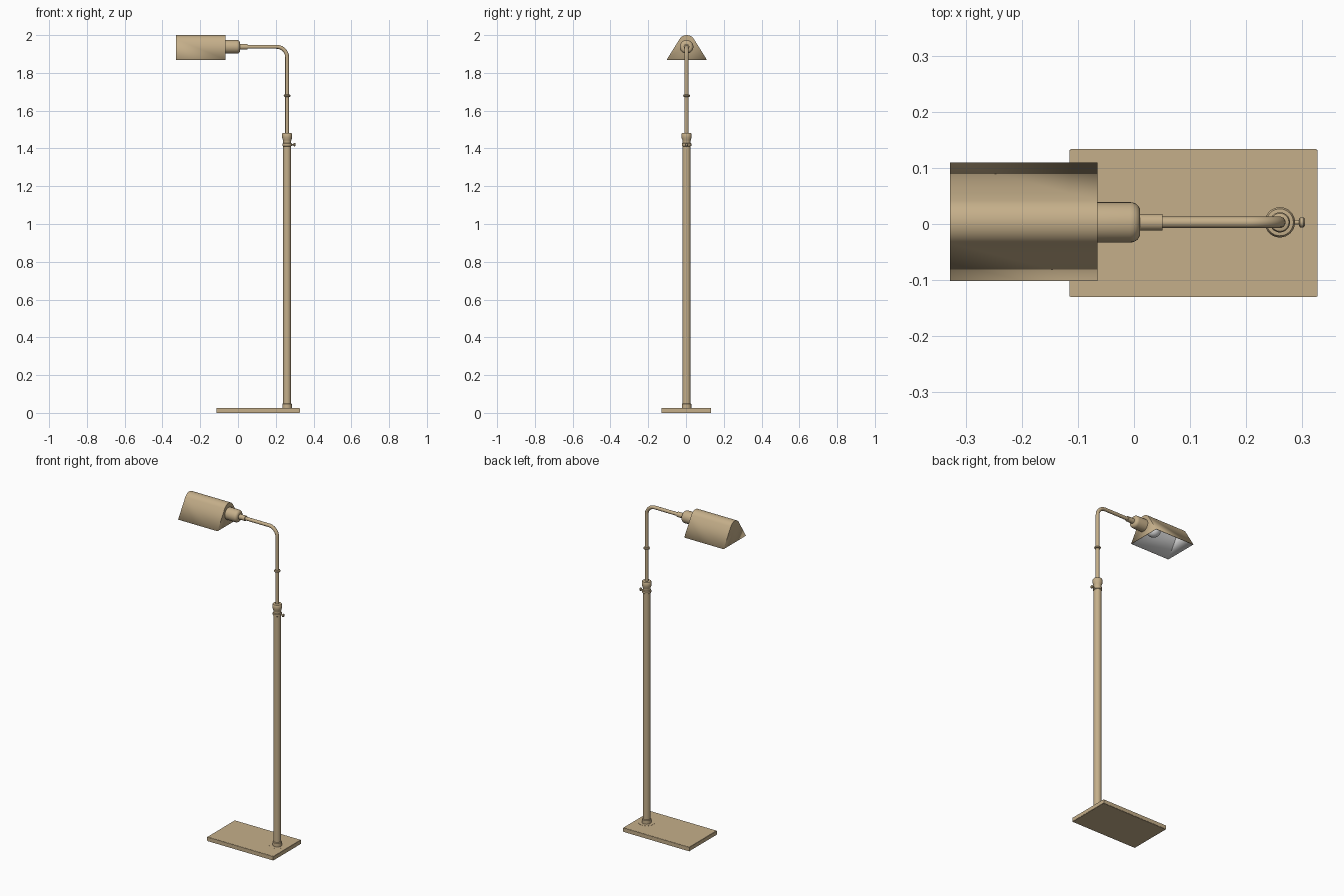
import bpy, bmesh, math
from mathutils import Matrix

cube = bpy.data.objects.get("Cube")
if cube:
    bpy.data.objects.remove(cube, do_unlink=True)


def material(name, rgb, metallic=0.0):
    m = bpy.data.materials.new(name)
    m.use_nodes = True
    m.diffuse_color = (*rgb, 1)
    m.node_tree.nodes["Principled BSDF"].inputs["Base Color"].default_value = (*rgb, 1)
    return m


BRASS = material("antique brass", (0.56, 0.43, 0.255))
WHITE = material("white lining", (0.8, 0.8, 0.8))
POLE_X, POLE_Y, ARM_Z = 0.26, 0.003, 1.938
AXIS_Z = Matrix.Translation((POLE_X, POLE_Y, 0))
# maps the lathe axis z onto world x, along the arm
AXIS_X = Matrix.Translation((0, POLE_Y, ARM_Z)) @ Matrix.Rotation(math.pi / 2, 4, 'Y')


def finish(name, bm, mat, angle=35):
    mesh = bpy.data.meshes.new(name)
    bm.to_mesh(mesh)
    bm.free()
    obj = bpy.data.objects.new(name, mesh)
    bpy.context.collection.objects.link(obj)
    mesh.materials.append(mat)
    smooth(obj, angle)
    return obj


def smooth(obj, angle=35):
    bpy.ops.object.select_all(action='DESELECT')
    obj.select_set(True)
    bpy.context.view_layer.objects.active = obj
    bpy.ops.object.shade_smooth_by_angle(angle=math.radians(angle))


def lathe(name, profile, matrix=AXIS_Z, mat=BRASS, sides=32):
    """Spin (radius, height) points into a closed turned part."""
    bm = bmesh.new()
    rings = []
    for r, h in profile:
        rings.append([bm.verts.new((r * math.cos(i * math.tau / sides),
                                    r * math.sin(i * math.tau / sides), h))
                      for i in range(sides)])
    for a, b in zip(rings, rings[1:]):
        for i in range(sides):
            j = (i + 1) % sides
            bm.faces.new((a[i], a[j], b[j], b[i]))
    bm.faces.new(rings[0])
    bm.faces.new(rings[-1])
    bmesh.ops.recalc_face_normals(bm, faces=bm.faces)
    bm.transform(matrix)
    return finish(name, bm, mat)


# Rectangular base plate with a slight edge bevel
bm = bmesh.new()
bmesh.ops.create_cube(bm, size=1)
bm.transform(Matrix.Translation((0.106, 0.0015, 0.0125)) @ Matrix.Diagonal((0.442, 0.264, 0.025, 1)))
bmesh.ops.bevel(bm, geom=bm.edges[:], offset=0.0015, segments=2, affect='EDGES')
finish("base_plate", bm, BRASS)

# Turned parts of the pole
lathe("base_washer", [(0.045, 0.02), (0.045, 0.0255)])
lathe("base_collar", [(0.025, 0.02), (0.025, 0.047), (0.022, 0.051)])
lathe("pole", [(0.021, 0.02), (0.021, 1.45)])
lathe("clamp_ring", [(0.021, 1.411), (0.025, 1.414), (0.025, 1.426), (0.021, 1.429)])
lathe("pole_cap", [(0.021, 1.438), (0.023, 1.447), (0.027, 1.458), (0.027, 1.476),
                   (0.024, 1.481), (0.014, 1.482)])
lathe("rod_ring", [(0.01, 1.672), (0.016, 1.674), (0.018, 1.679), (0.016, 1.684), (0.01, 1.686)])

# Thumb screw on the clamp ring
screw = Matrix.Translation((POLE_X, POLE_Y, 1.42)) @ Matrix.Rotation(math.pi / 2, 4, 'Y')
lathe("screw_shaft", [(0.004, 0.02), (0.004, 0.036)], screw, sides=16)
lathe("screw_knob", [(0.006, 0.034), (0.009, 0.036), (0.009, 0.042), (0.006, 0.045)], screw, sides=16)

# Bent rod from the pole to the lamp head
BEND = 0.055
path = [(POLE_X, 1.44)]
for i in range(13):
    a = i / 12 * math.pi / 2
    path.append((POLE_X - BEND + BEND * math.cos(a), ARM_Z - BEND + BEND * math.sin(a)))
path.append((0.02, ARM_Z))
curve = bpy.data.curves.new("bent_rod", 'CURVE')
curve.dimensions = '3D'
curve.bevel_depth = 0.0102
curve.bevel_resolution = 5
curve.use_fill_caps = True
spline = curve.splines.new('POLY')
spline.points.add(len(path) - 1)
for p, (x, z) in zip(spline.points, path):
    p.co = (x, POLE_Y, z, 1)
rod = bpy.data.objects.new("bent_rod", curve)
bpy.context.collection.objects.link(rod)
curve.materials.append(BRASS)
bpy.ops.object.select_all(action='DESELECT')
rod.select_set(True)
bpy.context.view_layer.objects.active = rod
bpy.ops.object.convert(target='MESH')
smooth(bpy.context.view_layer.objects.active)

# Sleeve and rounded bulb socket
lathe("arm_sleeve", [(0.015, 0.0), (0.015, 0.051)], AXIS_X)
socket = [(0.036, -0.075)]
for i in range(7):
    a = i / 6 * math.pi / 2
    socket.append((0.02 + 0.016 * math.cos(a), -0.007 + 0.018 * math.sin(a)))
lathe("bulb_socket", socket, AXIS_X)

# Shade: tent profile with a rounded ridge, open below, white inside
X0, X1, RIDGE_Z, RIDGE_R = -0.328, -0.065, 1.955, 0.045
profile = [(0.106, 1.87)]
for i in range(17):
    a = math.radians(32 + 116 * i / 16)
    profile.append((RIDGE_R * math.cos(a), RIDGE_Z + RIDGE_R * math.sin(a)))
profile.append((-0.106, 1.87))
bm = bmesh.new()
far = [bm.verts.new((X0, y + 0.004, z)) for y, z in profile]
near = [bm.verts.new((X1, y + 0.004, z)) for y, z in profile]
for i in range(len(profile) - 1):
    bm.faces.new((far[i], far[i + 1], near[i + 1], near[i]))
bm.faces.new(far[::-1])
bm.faces.new(near)
bmesh.ops.recalc_face_normals(bm, faces=bm.faces)
bm.normal_update()
if max(bm.faces, key=lambda f: f.calc_center_median().z).normal.z < 0:
    bmesh.ops.reverse_faces(bm, faces=bm.faces)
shade = finish("lamp_shade", bm, BRASS)
shade.data.materials.append(WHITE)
shell = shade.modifiers.new("sheet", 'SOLIDIFY')
shell.thickness = 0.003
shell.offset = -1
shell.material_offset = 1

# Bulb inside the shade
bm = bmesh.new()
bmesh.ops.create_uvsphere(bm, u_segments=32, v_segments=16, radius=0.04)
bm.transform(Matrix.Translation((-0.135, 0.004, 1.934)))
finish("bulb", bm, WHITE, 60)
lathe("bulb_neck", [(0.018, -0.115), (0.018, -0.07)], AXIS_X, WHITE)
